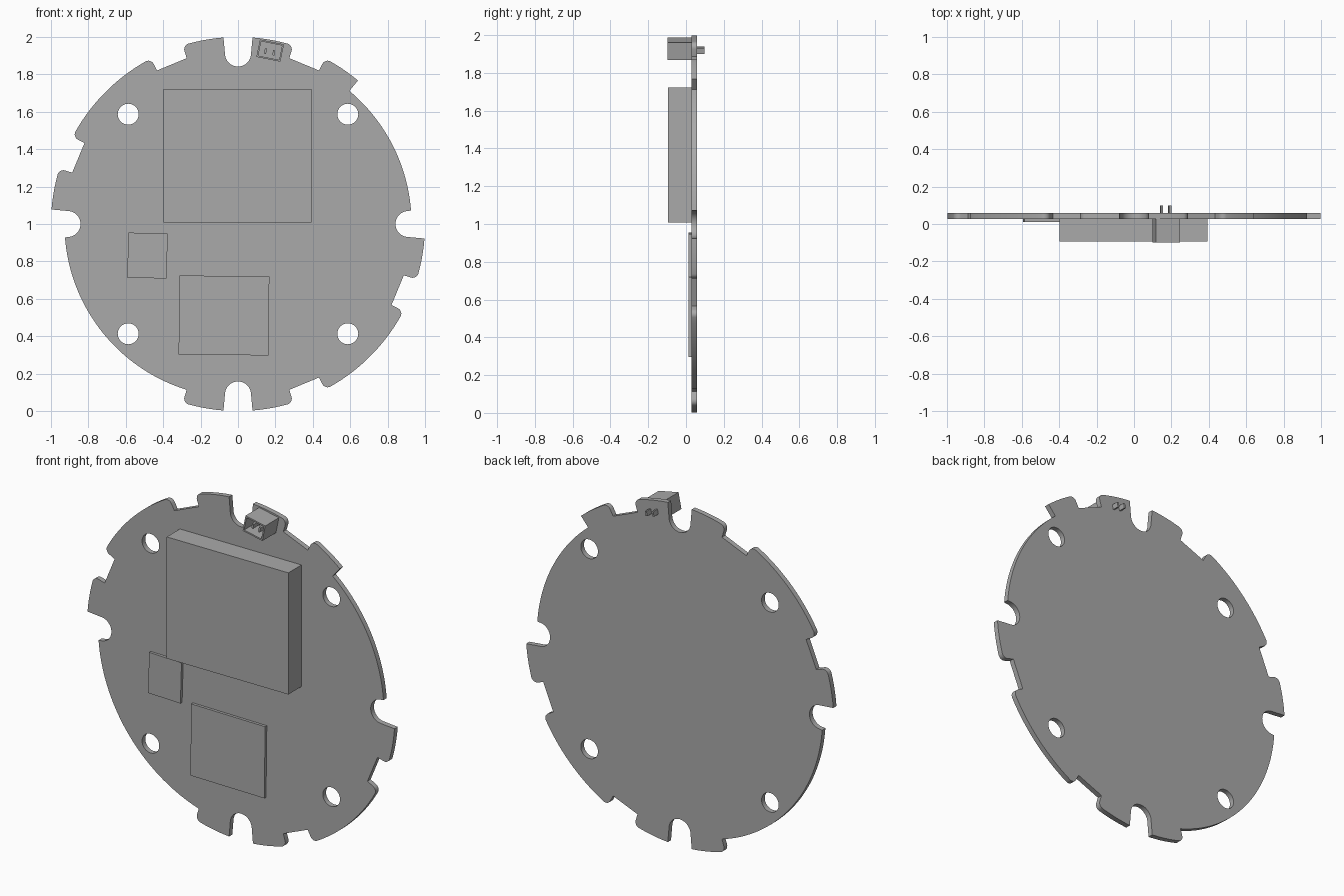
import bpy, bmesh
from math import sin, cos, pi, radians
from mathutils import Matrix, Vector

cube = bpy.data.objects.get("Cube")
if cube:
    bpy.data.objects.remove(cube, do_unlink=True)

grey = bpy.data.materials.new("plain grey")
grey.use_nodes = True
COLOUR = (0.4, 0.4, 0.4, 1)
grey.diffuse_color = COLOUR
grey.node_tree.nodes["Principled BSDF"].inputs["Base Color"].default_value = COLOUR

OUTER, INNER = 1.0, 0.928
BOARD_FRONT, BOARD_BACK = 0.028, 0.058
SLOT_R, SLOT_CENTRE, SLOT_HALF = 0.07, 0.912, 4.45
FILLET = 0.032


def polar(r, deg):
    return Vector((r * cos(radians(deg)), r * sin(radians(deg))))


def arc(r, a0, a1):
    n = max(2, round(abs(a1 - a0) / 2))
    return [polar(r, a0 + (a1 - a0) * i / n) for i in range(n + 1)]


def corner(deg, side):
    """Rounded outer tab corner; side is +1 where the tab starts, -1 where it ends."""
    pts = []
    for i in range(7):
        t = i / 6 * pi / 2
        if side < 0:
            t = pi / 2 - t
        r = OUTER - FILLET * (1 - sin(t))
        along = FILLET * (1 - cos(t)) / r
        pts.append(polar(r, deg + side * along * 180 / pi))
    return pts


def tab(a0, a1, start, end):
    """Outer rim section; each end is 'round', 'sharp' or 'slot'."""
    pts, trim = [], FILLET / OUTER * 180 / pi
    if start != "slot":
        pts.append(polar(INNER, a0))
    if start == "round":
        pts += corner(a0, 1)[:-1]
        a0 += trim
    if end == "round":
        pts += arc(OUTER, a0, a1 - trim)[:-1] + corner(a1, -1)
    else:
        pts += arc(OUTER, a0, a1)
    if end != "slot":
        pts.append(polar(INNER, a1))
    return pts


def slot(deg):
    """Rounded bottom of an edge slot."""
    turn = Matrix.Rotation(radians(deg), 2)
    return [turn @ Vector((SLOT_CENTRE - SLOT_R * sin(pi * i / 20),
                           -SLOT_R * cos(pi * i / 20))) for i in range(21)]


def make_board():
    s = SLOT_HALF
    gap0, gap1 = 17.2, 27.8      # notch limits measured from each axis
    outline = slot(0) + arc(INNER, s, 50.1)
    outline += tab(50.1, 90 - gap1, "sharp", "round")
    outline += tab(90 - gap0, 90 - s, "round", "slot") + slot(90)
    outline += tab(90 + s, 90 + gap0, "slot", "round")
    outline += tab(90 + gap1, 180 - gap1, "round", "round")
    outline += tab(180 - gap0, 180 - s, "round", "slot") + slot(180)
    outline += arc(INNER, 180 + s, 270 - gap0)[:-1]
    outline += tab(270 - gap0, 270 - s, "round", "slot") + slot(270)
    outline += tab(270 + s, 270 + gap0, "slot", "round")
    outline += tab(270 + gap1, 360 - gap1, "round", "round")
    outline += tab(360 - gap0, 360 - s, "round", "slot")
    loops = [outline]
    # mounting holes
    for sx in (-1, 1):
        for sy in (-1, 1):
            centre = Vector((sx, sy)) * 0.587
            loops.append([centre + polar(0.056, d) for d in range(0, 360, 10)])

    curve = bpy.data.curves.new("board", "CURVE")
    curve.dimensions, curve.fill_mode = "2D", "BOTH"
    curve.extrude = (BOARD_BACK - BOARD_FRONT) / 2
    for pts in loops:
        spline = curve.splines.new("POLY")
        spline.points.add(len(pts) - 1)
        for point, p in zip(spline.points, pts):
            point.co = (p.x, p.y, 0, 1)
        spline.use_cyclic_u = True
    curve.materials.append(grey)
    ob = bpy.data.objects.new("board", curve)
    bpy.context.collection.objects.link(ob)
    ob.location = (0, (BOARD_FRONT + BOARD_BACK) / 2, 1)
    ob.rotation_euler.x = pi / 2
    bpy.ops.object.select_all(action="DESELECT")
    ob.select_set(True)
    bpy.context.view_layer.objects.active = ob
    bpy.ops.object.convert(target="MESH")
    ob = bpy.context.object
    # weld the caps to the rim so the edge shades cleanly
    bm = bmesh.new()
    bm.from_mesh(ob.data)
    bmesh.ops.remove_doubles(bm, verts=bm.verts, dist=0.0001)
    bmesh.ops.recalc_face_normals(bm, faces=bm.faces)
    bm.to_mesh(ob.data)
    bm.free()
    bpy.ops.object.shade_smooth_by_angle(angle=radians(30))


def box(name, x, z, width, height, front, back, tilt=0, wall=0, depth=0):
    """Box on the board; tilt is clockwise from the front, wall opens a socket."""
    bm = bmesh.new()
    bmesh.ops.create_cube(bm, size=1)
    bmesh.ops.scale(bm, vec=(width, back - front, height), verts=bm.verts)
    if wall:
        face = min(bm.faces, key=lambda f: f.calc_center_median().y)
        bmesh.ops.inset_region(bm, faces=[face], thickness=wall)
        floor = bmesh.ops.extrude_discrete_faces(bm, faces=[face])["faces"][0]
        bmesh.ops.translate(bm, vec=(0, depth, 0), verts=floor.verts)
    mesh = bpy.data.meshes.new(name)
    bm.to_mesh(mesh)
    bm.free()
    mesh.materials.append(grey)
    ob = bpy.data.objects.new(name, mesh)
    bpy.context.collection.objects.link(ob)
    ob.location = (x, (front + back) / 2, z)
    ob.rotation_euler.y = radians(tilt)


make_board()

# parts mounted on the front
box("main_module", -0.002, 1.366, 0.79, 0.714, -0.094, BOARD_FRONT)
box("small_chip", -0.484, 0.831, 0.21, 0.24, 0.012, BOARD_FRONT, tilt=1.7)
box("large_chip", -0.075, 0.511, 0.48, 0.422, 0.012, BOARD_FRONT, tilt=0.7)

# socket with two pins running through the board
TILT = 11.5
box("connector_socket", 0.172, 1.927, 0.131, 0.095, -0.098, BOARD_FRONT,
    tilt=TILT, wall=0.012, depth=0.1)
for name, side in (("left_pin", 1), ("right_pin", -1)):
    box(name, 0.169 + side * 0.022, 1.92 - side * 0.0045, 0.011, 0.028,
        -0.075, 0.098, tilt=TILT)
